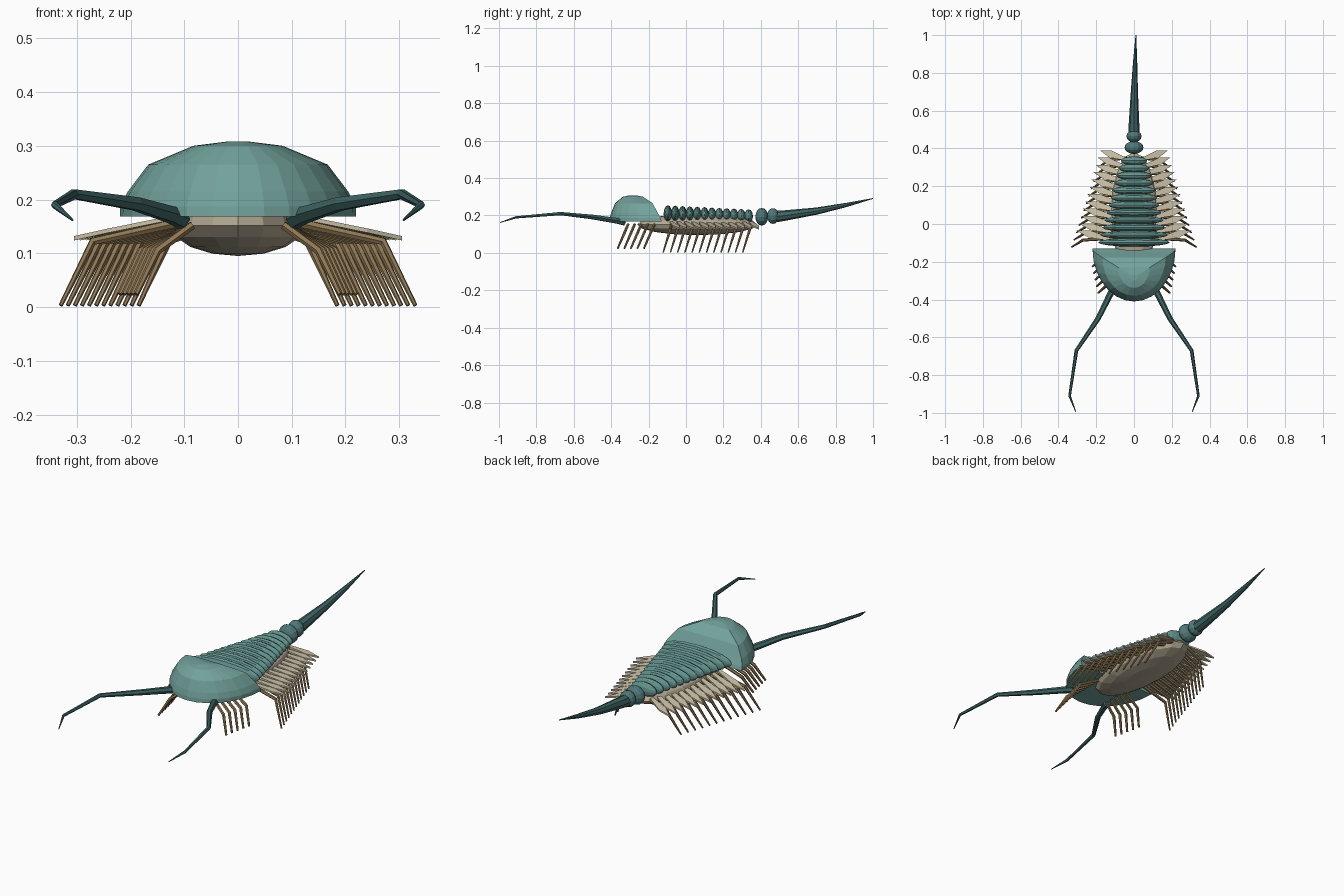
import bpy, bmesh, math
from mathutils import Vector, Matrix

cube = bpy.data.objects.get("Cube")
if cube:
    bpy.data.objects.remove(cube)


def material(name, colour):
    m = bpy.data.materials.new(name)
    m.use_nodes = True
    m.diffuse_color = (*colour, 1)
    m.node_tree.nodes["Principled BSDF"].inputs["Base Color"].default_value = (*colour, 1)
    return m


SHELL = material("shell teal", (0.17, 0.36, 0.33))
BAND = material("band teal", (0.13, 0.30, 0.28))
DARK = material("dark teal", (0.05, 0.13, 0.13))
JOINT = material("joint teal", (0.08, 0.19, 0.19))
LEG = material("leg brown", (0.28, 0.19, 0.09))
GILL = material("gill cream", (0.62, 0.55, 0.40))
BELLY = material("belly tan", (0.45, 0.39, 0.29))


def finish(bm, name, mat):
    bmesh.ops.recalc_face_normals(bm, faces=bm.faces)
    mesh = bpy.data.meshes.new(name)
    bm.to_mesh(mesh)
    bm.free()
    mesh.materials.append(mat)
    ob = bpy.data.objects.new(name, mesh)
    bpy.context.scene.collection.objects.link(ob)
    return ob


def loft(name, rings, mat):
    """Skin a list of closed point rings and cap both ends."""
    bm = bmesh.new()
    rows = [[bm.verts.new(p) for p in ring] for ring in rings]
    n = len(rows[0])
    for a, b in zip(rows, rows[1:]):
        for i in range(n):
            j = (i + 1) % n
            bm.faces.new((a[i], a[j], b[j], b[i]))
    bm.faces.new(rows[0])
    bm.faces.new(rows[-1])
    return finish(bm, name, mat)


def tube(name, path, radii, mat, sides=6):
    """Tapered tube along a bent path."""
    pts = [Vector(p) for p in path]
    rings = []
    for i, p in enumerate(pts):
        d = (pts[min(i + 1, len(pts) - 1)] - pts[max(i - 1, 0)]).normalized()
        u = d.cross(Vector((0, 0, 1))).normalized()
        v = u.cross(d)
        turns = [math.tau * k / sides for k in range(sides)]
        rings.append([p + radii[i] * (u * math.cos(t) + v * math.sin(t)) for t in turns])
    return loft(name, rings, mat)


def ball(name, centre, size, mat, axis="Z", sides=12, rows=8):
    """Faceted ellipsoid whose poles lie on the given axis."""
    bm = bmesh.new()
    bmesh.ops.create_uvsphere(bm, u_segments=sides, v_segments=rows, radius=1)
    if axis != "Z":
        turn = Matrix.Rotation(math.pi / 2, 4, "Y" if axis == "X" else "X")
        bmesh.ops.transform(bm, matrix=turn, verts=bm.verts)
    bmesh.ops.scale(bm, vec=size, verts=bm.verts)
    bmesh.ops.translate(bm, vec=centre, verts=bm.verts)
    return finish(bm, name, mat)


def lerp(a, b, t):
    return a + (b - a) * t


# Head shell: D-shaped rings, rounded at the front and straight at the back
STEPS = 14
head_rings = []
for z, half, front, back in [(0.168, 0.22, -0.41, -0.13), (0.187, 0.219, -0.408, -0.136),
                             (0.215, 0.205, -0.40, -0.152), (0.265, 0.167, -0.38, -0.178),
                             (0.30, 0.083, -0.338, -0.23), (0.308, 0.02, -0.30, -0.27)]:
    angles = [math.pi * k / STEPS for k in range(STEPS + 1)]
    head_rings.append([(half * math.cos(a), back + (front - back) * math.sin(a), z)
                       for a in angles])
loft("head_shell", head_rings, SHELL)

# Belly under head and trunk
ball("belly", (0, 0.06, 0.152), (0.125, 0.32, 0.057), BELLY, sides=16, rows=8)

# Trunk: overlapping bands, narrowing to the rear
COUNT = 12
for i in range(COUNT):
    t = i / (COUNT - 1)
    ball(f"trunk_band_{i + 1}", (0, lerp(-0.097, 0.335, t), lerp(0.208, 0.197, t)),
         (lerp(0.19, 0.07, t), 0.023, lerp(0.047, 0.036, t)), BAND, axis="X")

# Tail: two bead joints and a long upswept spike
ball("tail_joint_front", (0, 0.405, 0.193), (0.05, 0.034, 0.047), JOINT, axis="Y")
ball("tail_joint_rear", (0, 0.465, 0.197), (0.04, 0.032, 0.042), JOINT, axis="Y")
tube("tail_spike", [(0, 0.47, 0.193), (0, 0.53, 0.2), (0.002, 0.7, 0.224),
                    (0.006, 0.86, 0.257), (0.01, 1.0, 0.291)],
     [0.031, 0.028, 0.019, 0.011, 0.002], DARK, sides=8)

for side, s in (("left", 1), ("right", -1)):
    # Feelers reaching forward
    tube(f"feeler_{side}",
         [(s * 0.105, -0.33, 0.163), (s * 0.125, -0.37, 0.172), (s * 0.19, -0.50, 0.192),
          (s * 0.305, -0.67, 0.210), (s * 0.341, -0.91, 0.190), (s * 0.308, -0.995, 0.162)],
         [0.018, 0.017, 0.014, 0.010, 0.007, 0.002], DARK)

    # Short legs under the head
    for i in range(5):
        y = lerp(-0.365, -0.225, i / 4)
        x = lerp(0.19, 0.22, i / 4)
        tube(f"head_leg_{side}_{i + 1}",
             [(s * 0.085, y + 0.055, 0.152), (s * (x - 0.04), y + 0.035, 0.105),
              (s * x, y, 0.024)], [0.008, 0.008, 0.005], LEG)

    for i in range(COUNT):
        t = i / (COUNT - 1)
        y = lerp(-0.085, 0.34, t)
        # Walking legs
        knee, foot = lerp(0.27, 0.13, t), lerp(0.33, 0.185, t)
        tube(f"trunk_leg_{side}_{i + 1}",
             [(s * lerp(0.11, 0.04, t), y + 0.01, 0.157), (s * knee, y, 0.122),
              (s * foot, y - 0.037, 0.003)], [0.009, 0.008, 0.004], LEG)
        # Leaf-shaped gill plates swept to the rear
        root = Vector((s * lerp(0.13, 0.05, t), y + 0.005, 0.16))
        tip = Vector((s * lerp(0.305, 0.18, t), y + 0.05, 0.124))
        across = Vector((-s * 0.3, 1, 0)).normalized()
        mid = root.lerp(tip, 0.6)
        outline = [root - across * 0.009, mid - across * 0.019, tip,
                   mid + across * 0.019, root + across * 0.009]
        lift = Vector((0, 0, 0.008))
        loft(f"gill_plate_{side}_{i + 1}", [outline, [p + lift for p in outline]], GILL)
